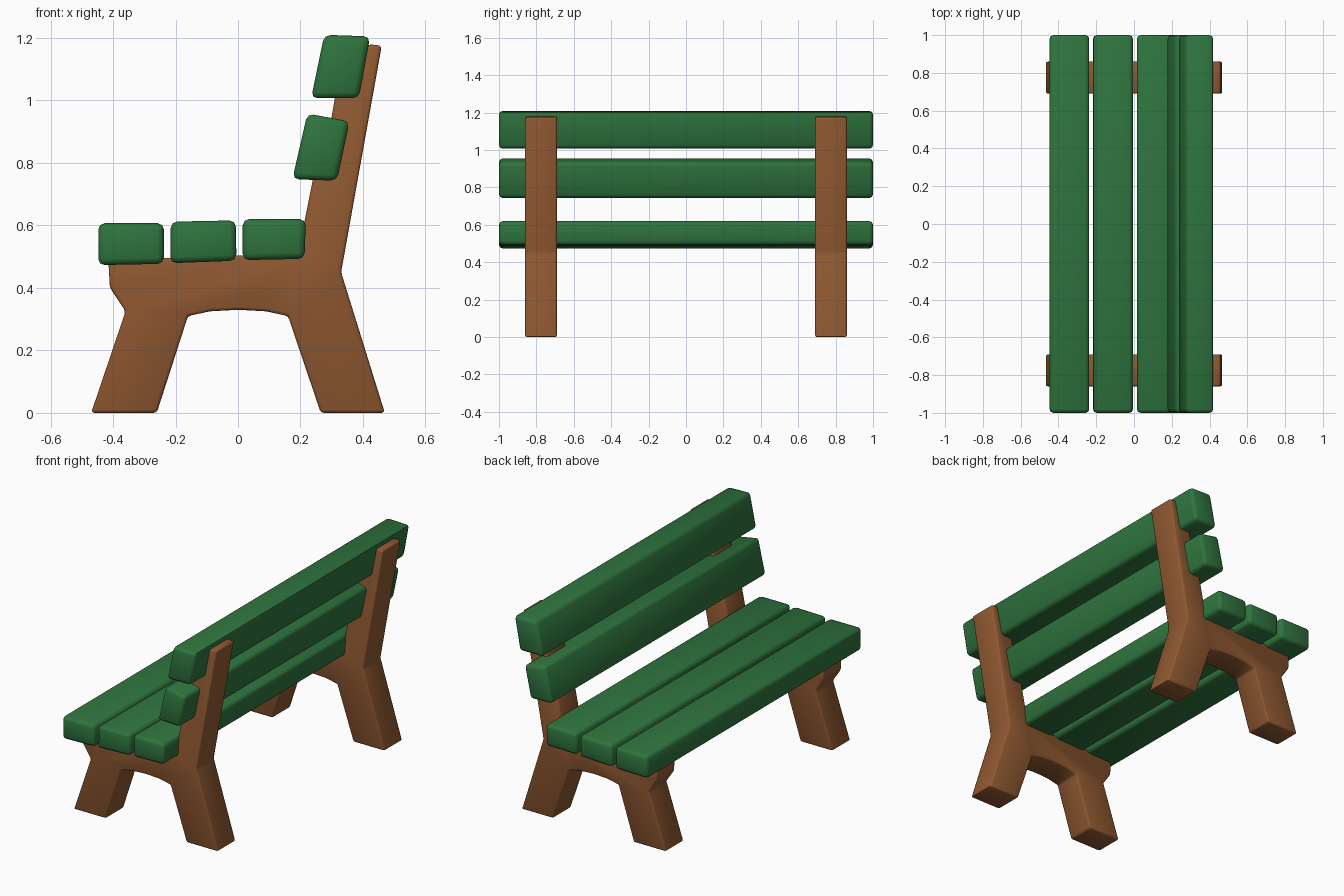
import bpy
import bmesh
import math

if "Cube" in bpy.data.objects:
    bpy.data.objects.remove(bpy.data.objects["Cube"], do_unlink=True)


def material(name, rgb):
    mat = bpy.data.materials.new(name)
    mat.use_nodes = True
    colour = (*rgb, 1)
    mat.diffuse_color = colour
    mat.node_tree.nodes["Principled BSDF"].inputs["Base Color"].default_value = colour
    return mat


green = material("green_paint", (0.028, 0.175, 0.048))
brown = material("brown_wood", (0.28, 0.1, 0.031))


def extrude_profile(name, profile, y_from, y_to, bevel, mat):
    """Extrude an x-z outline along y and round its edges."""
    bm = bmesh.new()
    face = bm.faces.new([bm.verts.new((x, y_from, z)) for x, z in profile])
    grown = bmesh.ops.extrude_face_region(bm, geom=[face])["geom"]
    verts = [v for v in grown if isinstance(v, bmesh.types.BMVert)]
    bmesh.ops.translate(bm, verts=verts, vec=(0, y_to - y_from, 0))
    bmesh.ops.recalc_face_normals(bm, faces=bm.faces)
    corners = [e for e in bm.edges if e.calc_face_angle(0) > math.radians(25)]
    bmesh.ops.bevel(bm, geom=corners, offset=bevel, segments=2, profile=0.5,
                    affect="EDGES", clamp_overlap=True)
    mesh = bpy.data.meshes.new(name)
    bm.to_mesh(mesh)
    bm.free()
    mesh.materials.append(mat)
    obj = bpy.data.objects.new(name, mesh)
    bpy.context.collection.objects.link(obj)
    bpy.ops.object.select_all(action="DESELECT")
    obj.select_set(True)
    bpy.context.view_layer.objects.active = obj
    bpy.ops.object.shade_smooth_by_angle(angle=math.radians(50))
    return obj


# Side frames: splayed legs, arched rail and a tapering upright notched for the slats
frame = [
    (-0.415, 0.49), (-0.41, 0.40), (-0.36, 0.325), (-0.47, 0.0), (-0.26, 0.0),
    (-0.16, 0.31), (-0.09, 0.325), (0.0, 0.33), (0.09, 0.325), (0.16, 0.31),
    (0.265, 0.0), (0.47, 0.0), (0.33, 0.45), (0.46, 1.175), (0.415, 1.18),
    (0.375, 1.02), (0.312, 1.02), (0.295, 0.92), (0.275, 0.77), (0.242, 0.76),
    (0.21, 0.60), (0.20, 0.51),
]
for side, y in (("front", -0.775), ("back", 0.775)):
    extrude_profile(side + "_side_frame", frame, y - 0.085, y + 0.085, 0.01, brown)

# Slats: three for the seat, two leaning ones for the backrest
slats = {
    "seat_slat_outer": [(-0.447, 0.473), (-0.237, 0.477), (-0.237, 0.607), (-0.447, 0.607)],
    "seat_slat_middle": [(-0.217, 0.479), (-0.005, 0.487), (-0.007, 0.616), (-0.215, 0.612)],
    "seat_slat_inner": [(0.015, 0.489), (0.213, 0.493), (0.217, 0.620), (0.015, 0.620)],
    "back_slat_lower": [(0.174, 0.748), (0.317, 0.743), (0.357, 0.933), (0.222, 0.958)],
    "back_slat_upper": [(0.234, 1.007), (0.387, 1.007), (0.423, 1.205), (0.276, 1.210)],
}
for name, outline in slats.items():
    extrude_profile(name, outline, -1, 1, 0.02, green)
